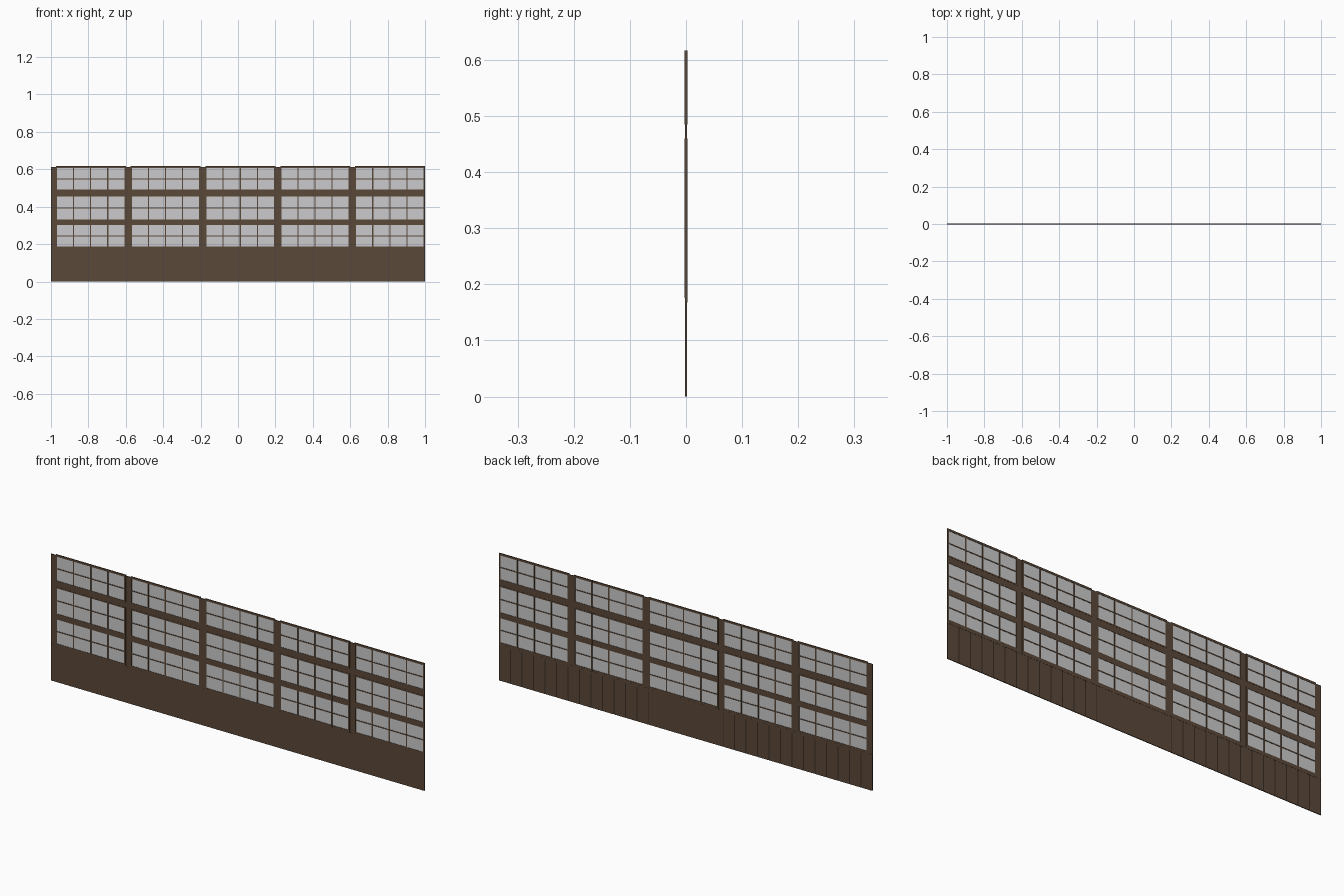
import bpy, bmesh

if "Cube" in bpy.data.objects:
    bpy.data.objects.remove(bpy.data.objects["Cube"])


def material(name, rgb):
    m = bpy.data.materials.new(name)
    m.diffuse_color = (*rgb, 1)
    m.use_nodes = True
    m.node_tree.nodes["Principled BSDF"].inputs["Base Color"].default_value = m.diffuse_color
    return m


WOOD = material("brown wood", (0.105, 0.066, 0.041))
GROOVE = material("dark groove", (0.035, 0.024, 0.017))
PAPER = material("pale pane", (0.60, 0.60, 0.61))


def boxes(name, mat, items):
    """One object made of boxes given as (x0, x1, y0, y1, z0, z1)."""
    bm = bmesh.new()
    for x0, x1, y0, y1, z0, z1 in items:
        vs = bmesh.ops.create_cube(bm, size=1)["verts"]
        for v in vs:
            v.co.x = x1 if v.co.x > 0 else x0
            v.co.y = y1 if v.co.y > 0 else y0
            v.co.z = z1 if v.co.z > 0 else z0
    me = bpy.data.meshes.new(name)
    bm.to_mesh(me)
    bm.free()
    me.materials.append(mat)
    ob = bpy.data.objects.new(name, me)
    bpy.context.collection.objects.link(ob)
    return ob


BAY, PANE_X, PITCH, PANE_W = 0.4, 0.032, 0.0915, 0.0855
TOP = 0.617
D, T = 0.0025, 0.0015            # half depth of the sashes, and of the flat parts
# each sash: bottom, top, and its horizontal bars
SASHES = {
    "upper_sash": (0.485, TOP, [(0.485, 0.491), (0.546, 0.551), (0.607, TOP)]),
    "lower_sash": (0.176, 0.460, [(0.176, 0.186), (0.242, 0.247), (0.303, 0.331),
                                  (0.391, 0.396), (0.454, 0.460)]),
}

for i in range(5):
    x = -1 + i * BAY
    # post at the left of the bay
    boxes(f"post_{i}", WOOD, [(x, x + 0.026, -T, T, 0.176, TOP - 0.004)])
    for name, (z0, z1, rails) in SASHES.items():
        # stiles and muntins around four columns of panes
        bars = [(x + 0.026, x + PANE_X, -D, D, z0, z1)]
        for k in range(4):
            a = x + PANE_X + k * PITCH + PANE_W
            b = a + PITCH - PANE_W if k < 3 else x + BAY
            bars.append((a, b, -D, D, z0, z1))
        bars += [(x + 0.026, x + BAY, -D + 0.0002, D - 0.0002, a, b) for a, b in rails]
        boxes(f"{name}_{i}", WOOD, bars)
        boxes(f"{name}_panes_{i}", PAPER,
              [(x + 0.028, x + BAY - 0.003, -0.0008, 0.0008, z0 + 0.002, z1 - 0.002)])
    # recessed crossbeam between the sashes
    boxes(f"crossbeam_{i}", WOOD, [(x + 0.026, x + BAY, -T, T, 0.460, 0.485)])

# solid lower wall
boxes("lower_wall", WOOD, [(-1, 1, -0.002, 0.0008, 0, 0.176)])
boxes("back_sill", WOOD, [(-1, 1, 0.0008, D, 0.168, 0.176)])
boxes("back_centre_panel", WOOD, [(-0.2, 0.2, 0.0008, 0.0018, 0, 0.168)])

# planks on the back with dark grooves between them
STEP = 0.8 / 13
for side, start in (("left", -1), ("right", 0.2)):
    boxes(f"back_planks_{side}", WOOD,
          [(start + k * STEP + 0.0025, start + (k + 1) * STEP - 0.0025, 0.0008, 0.0018, 0, 0.168)
           for k in range(13)])
    boxes(f"back_grooves_{side}", GROOVE, [(start, start + 0.8, 0.0006, 0.0011, 0.0005, 0.168)])
